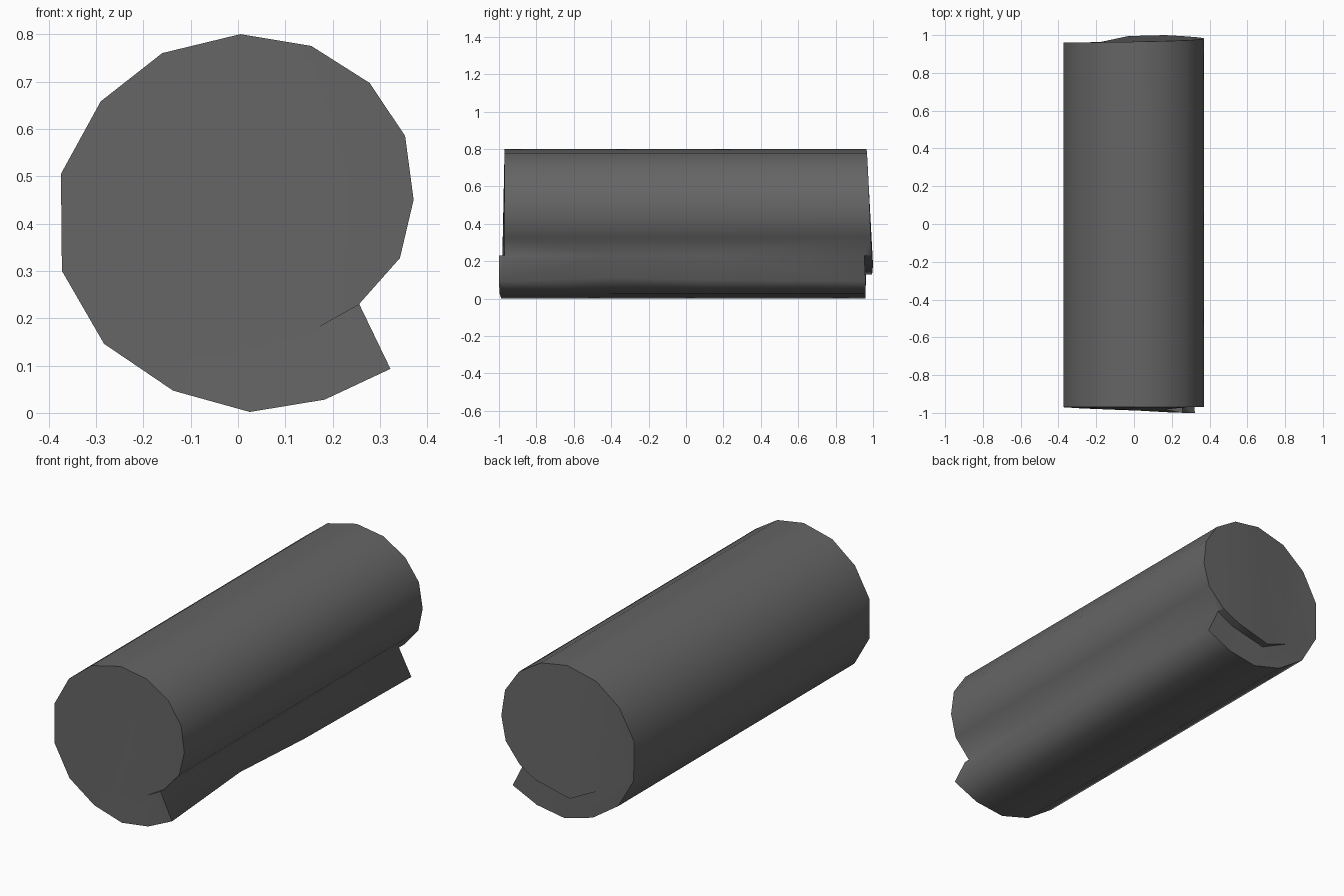
import bpy
import bmesh

cube = bpy.data.objects.get("Cube")
if cube:
    bpy.data.objects.remove(cube, do_unlink=True)

# Outer winding in cross-section (x, z, front end, back end), from the loose flap around to the crease
winding = [
    (.322, .093, -1, .96), (.183, .028, -.997, .96), (.025, .002, -.988, .96),
    (-.137, .047, -.982, .96), (-.283, .146, -.976, .96), (-.372, .3, -.97, .96),
    (-.374, .505, -.97, .96), (-.29, .658, -.97, .96), (-.16, .76, -.97, .962),
    (.005, .8, -.97, .965), (.155, .775, -.97, .968), (.278, .697, -.97, .972),
    (.353, .585, -.97, .978), (.371, .45, -.97, .983), (.342, .327, -.97, .988),
    (.256, .23, -.97, .995)]
# Inner winding seen at the ends: the core side, then the flap side of the step
core = [(.163, .178, -.982, 1), (-.03, .13, -.984, .995), (-.18, .2, -.976, .963)]
flap = [(.256, .23, -1, .953), (.163, .178, -.982, .955), (-.03, .13, -.984, .958)]
points = winding + core + flap
last = len(winding) - 1
core_a, core_b, core_c, flap_a, flap_b, flap_c = range(last + 1, len(points))

bm = bmesh.new()
cache = {}


def vert(x, y, z):
    key = (round(x, 4), round(y, 4), round(z, 4))
    if key not in cache:
        cache[key] = bm.verts.new(key)
    return cache[key]


def add_face(verts, kind):
    unique = list(dict.fromkeys(verts))
    if len(unique) > 2:
        face = bm.faces.new(unique)
        face.smooth = True
        face.material_index = 0
        kinds[face] = kind


kinds = {}


def end_vert(i, back):
    x, z, front_y, back_y = points[i]
    return vert(x, back_y if back else front_y, z)


def mid_vert(i, y, dent):
    x, z = points[i][:2]
    if i == 0:  # the loose edge is slightly dented
        x, z = x - dent, z + dent * .6
    return vert(x, y, z)


# Long rolled surface, ending with the underside of the crease
middle = [(-.4, .03), (.1, .01)]
for i in range(last + 1):
    j = (i + 1) % (last + 1)
    start = flap_a if i == last else i
    columns = []
    for k in (start, j):
        source = last if k == flap_a else k
        columns.append([end_vert(k, False)]
                       + [mid_vert(source, y, d) for y, d in middle]
                       + [end_vert(k, True)])
    a, b = columns
    for s in range(len(a) - 1):
        loop = [a[s], a[s + 1], b[s + 1], b[s]]
        if i == last and s == 0:
            loop.insert(1, end_vert(last, False))
        if j == last and s == len(middle):
            loop.insert(3, end_vert(flap_a, True))
            loop[2], loop[3] = end_vert(last, True), end_vert(flap_a, True)
        add_face(loop, "side")

# Spiral ends: core strips, flap ring, and the step between them
cap = [
    (4, 5, 6, 7, 8, core_c), (core_c, 8, 9, core_b), (core_b, 9, 10, core_a),
    (core_a, 10, 11, last), (last, 11, 12, 13, 14),
    (0, 1, flap_b, flap_a), (1, 2, flap_c, flap_b),
    (2, 3, core_c, flap_c), (3, 4, core_c)]
step = [(last, core_a, flap_b, flap_a), (core_a, core_b, flap_c, flap_b),
        (core_b, core_c, flap_c)]
for back in (False, True):
    for loop in cap:
        add_face([end_vert(i, back) for i in loop], "cap")
    for loop in step:
        add_face([end_vert(i, back) for i in loop], "step")

# Crisp edges where the ends meet the roll and along the step
bmesh.ops.recalc_face_normals(bm, faces=bm.faces)
for edge in bm.edges:
    edge.smooth = len({kinds[f] for f in edge.link_faces}) == 1

mesh = bpy.data.meshes.new("rolled_mat")
bm.to_mesh(mesh)
bm.free()
mat_roll = bpy.data.objects.new("rolled_mat", mesh)
bpy.context.collection.objects.link(mat_roll)

# Dark grey fabric
fabric = bpy.data.materials.new("dark_grey_fabric")
fabric.use_nodes = True
colour = (.13, .13, .13, 1)
fabric.diffuse_color = colour
shader = fabric.node_tree.nodes["Principled BSDF"]
shader.inputs["Base Color"].default_value = colour
shader.inputs["Roughness"].default_value = .9
mesh.materials.append(fabric)
